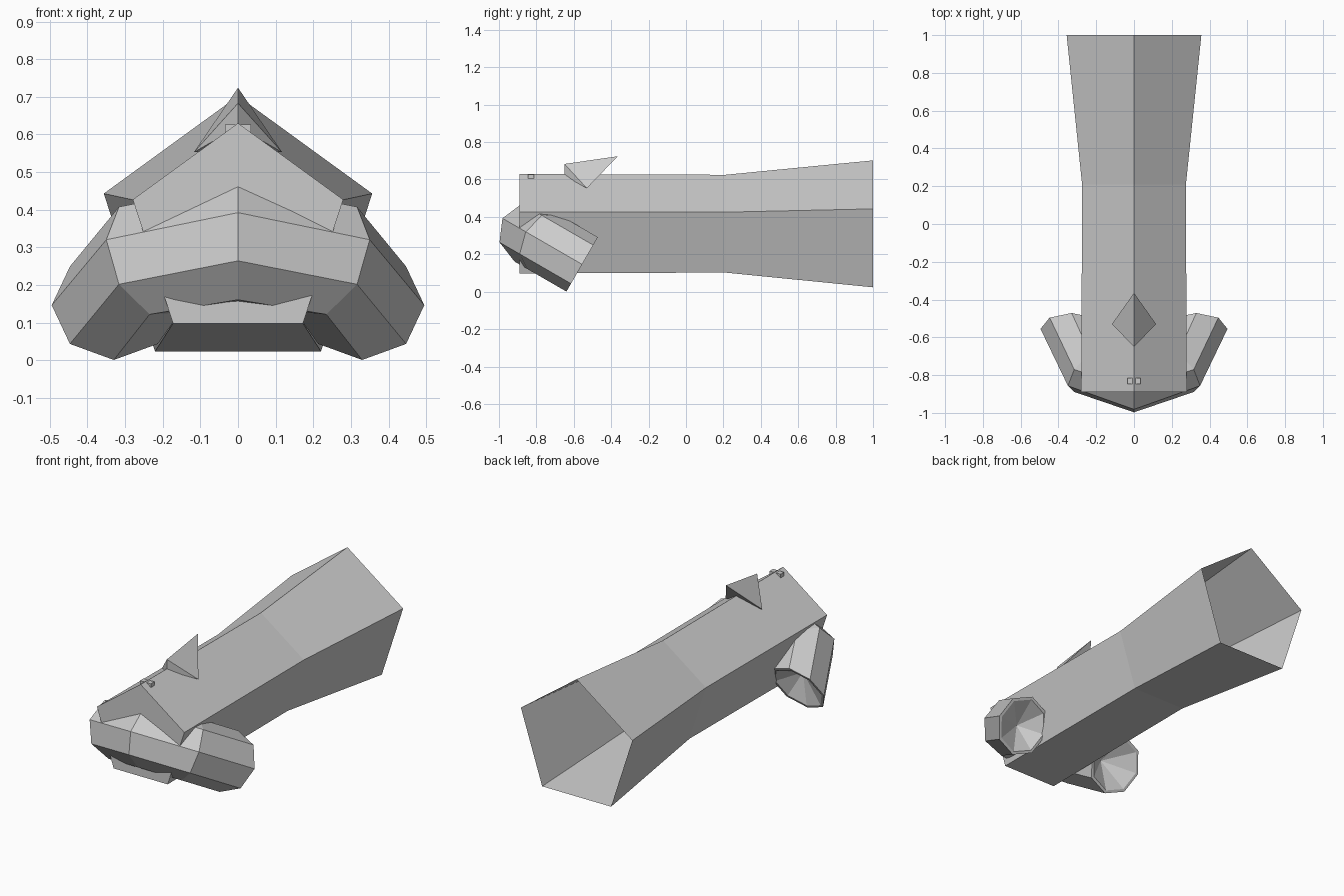
import bpy, bmesh
from math import sin, cos, pi
from mathutils import Vector

if "Cube" in bpy.data.objects:
    bpy.data.objects.remove(bpy.data.objects["Cube"])


def finish(bm, name):
    bmesh.ops.recalc_face_normals(bm, faces=bm.faces)
    me = bpy.data.meshes.new(name)
    bm.to_mesh(me)
    bm.free()
    ob = bpy.data.objects.new(name, me)
    bpy.context.collection.objects.link(ob)
    return ob


def loft(bm, rings):
    loops = [[bm.verts.new(p) for p in ring] for ring in rings]
    for a, b in zip(loops, loops[1:]):
        n = len(a)
        for i in range(n):
            j = (i + 1) % n
            bm.faces.new((a[i], a[j], b[j], b[i]))
    return loops


# Hull: five-sided tube, capped at the front and open at the flared back
def pentagon(y, r, zc):
    return [(r * sin(2 * pi * i / 5), y, zc + r * cos(2 * pi * i / 5)) for i in range(5)]


bm = bmesh.new()
loops = loft(bm, [pentagon(*s) for s in (
    (-0.89, 0.294, 0.336), (-0.30, 0.291, 0.336), (0.21, 0.289, 0.336), (1.0, 0.375, 0.327))])
bm.faces.new(loops[0])
finish(bm, "hull")

# Nose yoke with twin pods: one octagonal tube bent in a plane tilted 30 degrees
FWD = Vector((0, -0.866, 0.5))
UP = Vector((0, 0.5, 0.866))


def octagon(cx, cf, ax, af, scale=1.0):
    pts = []
    for i in range(8):
        t = 2 * pi * i / 8
        c, s = scale * cos(t), scale * sin(t)
        pts.append(Vector((cx + ax * c, 0, 0)) + FWD * (cf + af * c) + UP * (-0.151 + 0.168 * s))
    return pts


half = [octagon(0, 0.874, 0, 0.172),
        octagon(0.235, 0.796, 0.115, 0.106),
        octagon(0.33, 0.554, 0.165, 0),
        octagon(0.33, 0.554, 0.165, 0, 0.9)]
other = [[Vector((-p.x, p.y, p.z)) for p in ring] for ring in half[:0:-1]]
bm = bmesh.new()
loops = loft(bm, other + half)
# recessed cones in the pod mouths
for loop, side in ((loops[0], -1), (loops[-1], 1)):
    tip = bm.verts.new(Vector((0.30 * side, 0, 0)) + FWD * 0.654 - UP * 0.151)
    for i in range(8):
        bm.faces.new((loop[i], loop[(i + 1) % 8], tip))
finish(bm, "nose_yoke_and_pods")

# Swept crest on the roof ridge
bm = bmesh.new()
for p in ((0, -0.65, 0.683), (0, -0.65, 0.62), (0, -0.365, 0.724),
          (0.117, -0.53, 0.553), (-0.117, -0.53, 0.553)):
    bm.verts.new(p)
bmesh.ops.convex_hull(bm, input=bm.verts)
finish(bm, "crest")

# Pair of small roof studs
for side in (-1, 1):
    bpy.ops.mesh.primitive_cube_add(size=1, location=(0.021 * side, -0.83, 0.615))
    stud = bpy.context.object
    stud.name = "roof_stud"
    stud.scale = (0.028, 0.032, 0.022)
